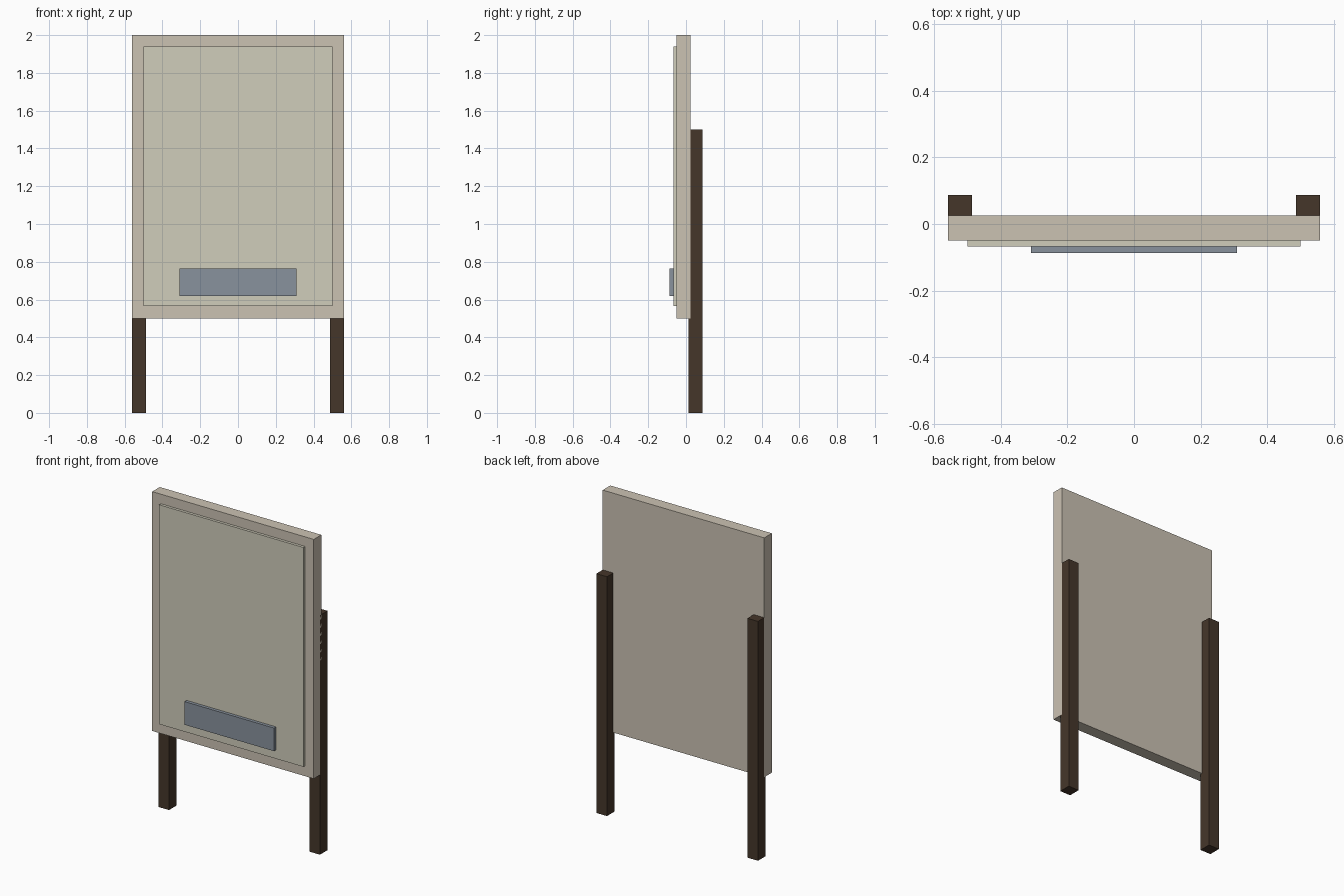
import bpy

if "Cube" in bpy.data.objects:
    bpy.data.objects.remove(bpy.data.objects["Cube"])


def material(name, rgb):
    m = bpy.data.materials.new(name)
    m.diffuse_color = (*rgb, 1)
    m.use_nodes = True
    m.node_tree.nodes["Principled BSDF"].inputs["Base Color"].default_value = m.diffuse_color
    return m


def box(name, x, y, z, mat):
    """Box from (min, max) ranges on each axis."""
    r = (x, y, z)
    bpy.ops.mesh.primitive_cube_add(size=1, location=[(a + b) / 2 for a, b in r])
    ob = bpy.context.object
    ob.name = name
    ob.scale = [b - a for a, b in r]
    bpy.ops.object.transform_apply(location=False, rotation=False, scale=True)
    ob.data.materials.append(mat)
    return ob


frame_mat = material("frame_beige", (0.60, 0.54, 0.45))
sheet_mat = material("sheet_cream", (0.63, 0.61, 0.50))
plate_mat = material("plate_blue_grey", (0.25, 0.29, 0.34))
wood_mat = material("dark_wood", (0.06, 0.037, 0.023))

# Board, raised face sheet and small plate, stacked towards the front
box("board", (-0.56, 0.56), (-0.05, 0.025), (0.50, 2.0), frame_mat)
box("face_sheet", (-0.50, 0.50), (-0.067, -0.045), (0.565, 1.94), sheet_mat)
box("lower_plate", (-0.31, 0.31), (-0.087, -0.062), (0.62, 0.765), plate_mat)

# Square posts let slightly into the back of the board
for side, x in (("left", (-0.56, -0.487)), ("right", (0.487, 0.56))):
    box(side + "_post", x, (0.012, 0.087), (0, 1.5), wood_mat)
